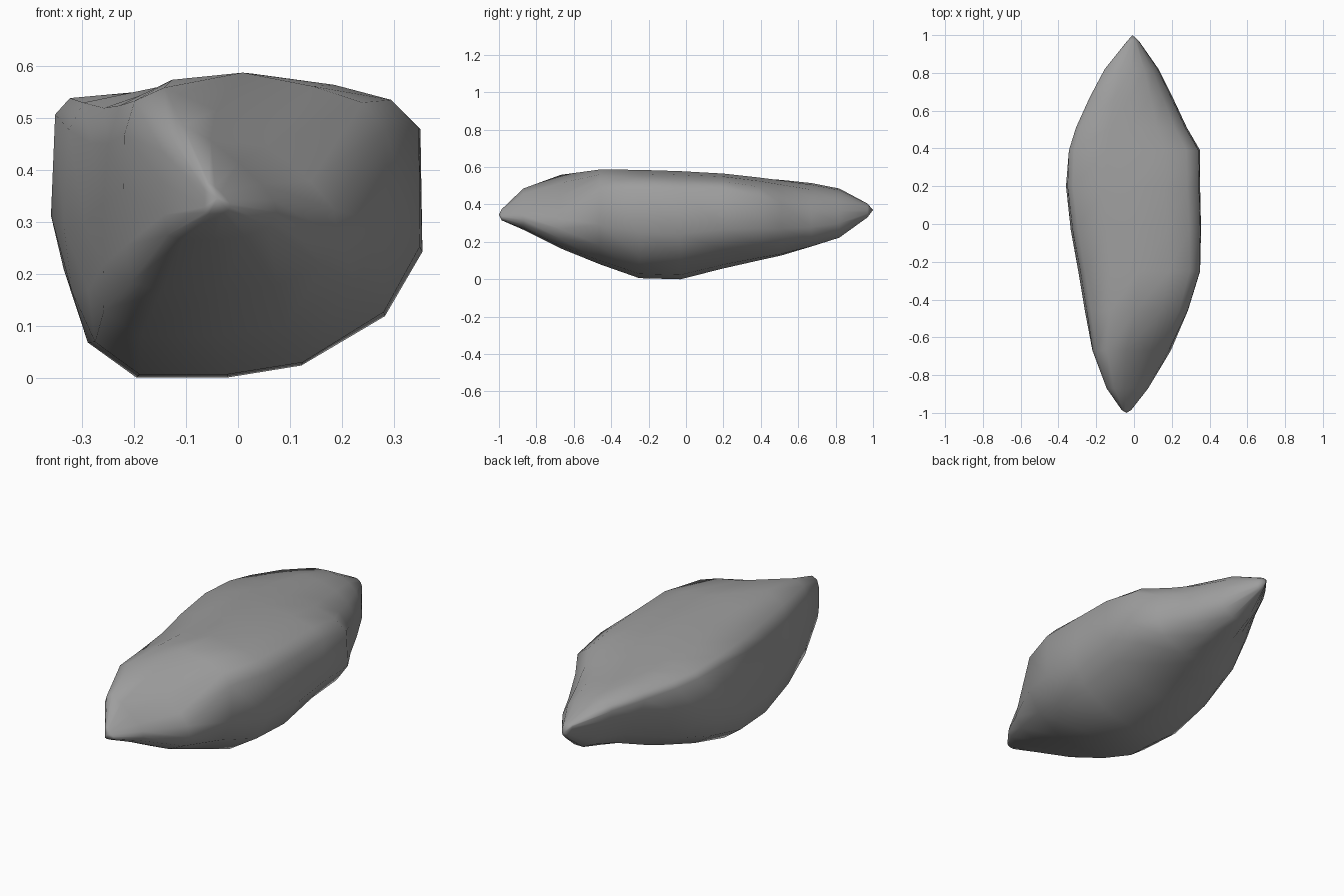
import bpy, bmesh

if "Cube" in bpy.data.objects:
    bpy.data.objects.remove(bpy.data.objects["Cube"], do_unlink=True)

# Cross-sections in unit coordinates, same point order: left, over the top, right, underside
FRONT = [(0, .5), (0, .77), (.05, .94), (.18, 1), (.42, .87), (.66, .68), (.86, .49), (.97, .35),
         (1, .24), (.93, .12), (.72, .03), (.45, 0), (.18, 0), (.04, .04), (.01, .22)]
SHOULDER = [(0, .5), (.02, .72), (.06, .86), (.25, .96), (.5, 1), (.75, .96), (.92, .91), (1, .81),
            (1, .43), (.89, .21), (.64, .04), (.4, 0), (.13, 0), (0, .1), (0, .27)]
REAR = [(0, .5), (.01, .91), (.05, .96), (.3, .98), (.5, 1), (.73, .97), (.9, .92), (.99, .84),
        (1, .41), (.9, .2), (.68, .04), (.5, 0), (.26, 0), (.12, .13), (.04, .3)]
TAIL = [(.05, .68), (0, .87), (.03, .97), (.3, 1), (.5, .97), (.73, .89), (.88, .75), (.98, .54),
        (1, .3), (.93, .12), (.75, .01), (.57, .01), (.39, .11), (.26, .28), (.14, .48)]
KEYS = [(-.7, FRONT), (-.44, SHOULDER), (.3, REAR), (.7, TAIL)]

# Stations along the stone: y, left, right, bottom, top
STATIONS = [(-.985, -.065, -.015, .315, .375), (-.87, -.145, .075, .265, .485),
            (-.67, -.22, .195, .165, .56), (-.46, -.26, .285, .08, .592),
            (-.25, -.295, .35, .006, .585), (-.03, -.335, .355, 0, .578),
            (.2, -.36, .35, .058, .565), (.39, -.35, .35, .1, .547),
            (.51, -.31, .28, .125, .535), (.67, -.235, .205, .172, .515),
            (.82, -.155, .13, .22, .485), (.97, -.035, .025, .33, .405)]


def section(y):
    """Blend the two cross-sections on either side of y."""
    y = min(max(y, KEYS[0][0]), KEYS[-1][0])
    for (y0, a), (y1, b) in zip(KEYS, KEYS[1:]):
        if y <= y1:
            t = (y - y0) / (y1 - y0)
            return [(p + (r - p) * t, q + (s - q) * t) for (p, q), (r, s) in zip(a, b)]


bm = bmesh.new()
rings = []
for y, left, right, low, high in STATIONS:
    rings.append([bm.verts.new((left + (right - left) * u, y, low + (high - low) * v))
                  for u, v in section(y)])

# Skin between sections
count = len(FRONT)
for a, b in zip(rings, rings[1:]):
    for i in range(count):
        j = (i + 1) % count
        bm.faces.new((a[i], a[j], b[j], b[i]))

# Blunt points at both ends
for ring, tip in ((rings[0], (-.04, -1, .345)), (rings[-1], (-.008, 1, .37))):
    point = bm.verts.new(tip)
    for i in range(count):
        bm.faces.new((ring[i], ring[(i + 1) % count], point))
bmesh.ops.recalc_face_normals(bm, faces=bm.faces[:])
for face in bm.faces:
    face.smooth = True

mesh = bpy.data.meshes.new("stone")
bm.to_mesh(mesh)
bm.free()
stone = bpy.data.objects.new("stone", mesh)
bpy.context.collection.objects.link(stone)

# Stone colour
grey = bpy.data.materials.new("stone grey")
grey.use_nodes = True
colour = (.34, .34, .34, 1)
grey.diffuse_color = colour
grey.node_tree.nodes["Principled BSDF"].inputs["Base Color"].default_value = colour
mesh.materials.append(grey)
